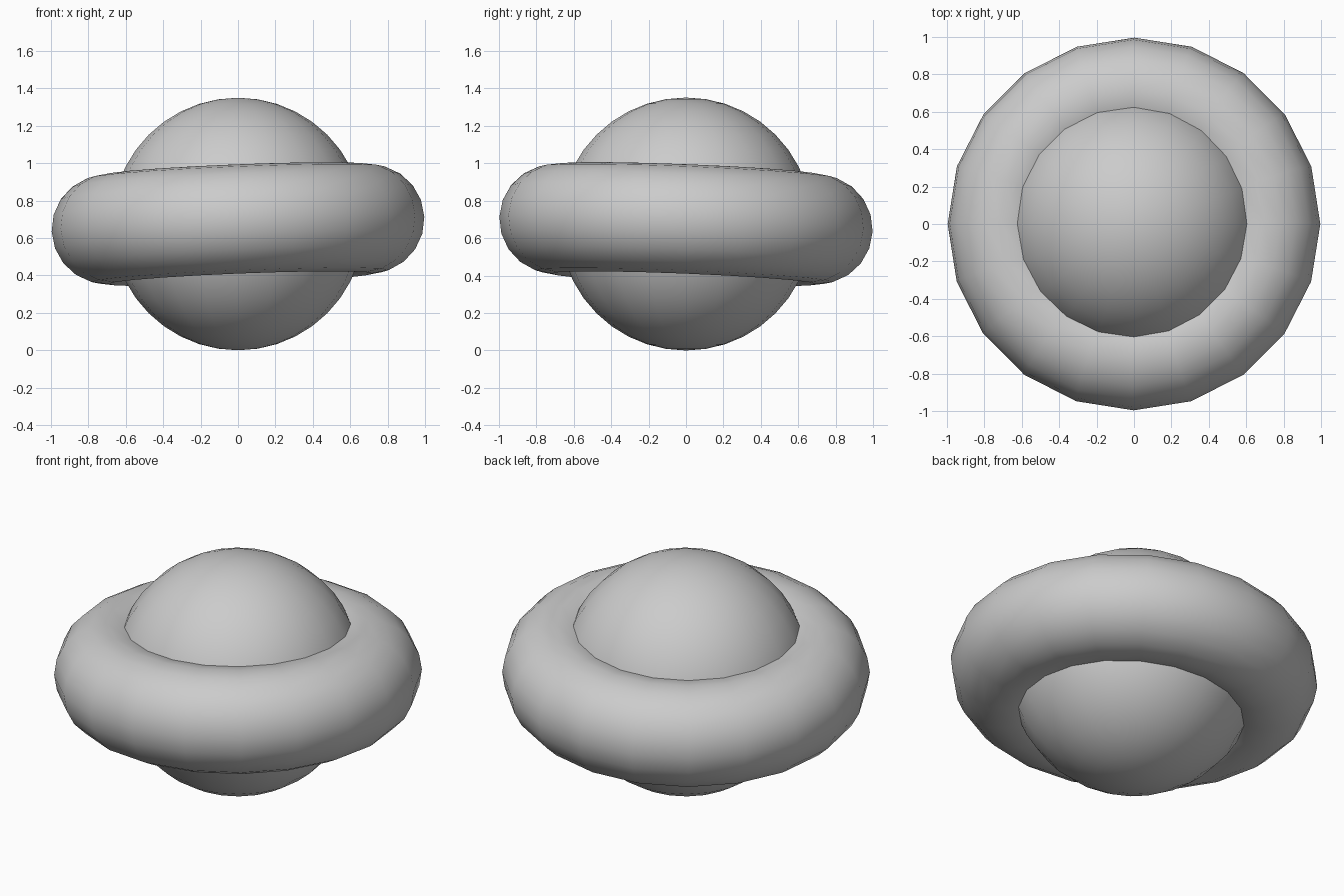
import bpy
from math import atan

if "Cube" in bpy.data.objects:
    bpy.data.objects.remove(bpy.data.objects["Cube"])


def finish(name):
    obj = bpy.context.object
    obj.name = name
    bpy.ops.object.shade_smooth()
    return obj


# Central ball standing on the ground
bpy.ops.mesh.primitive_uv_sphere_add(segments=20, ring_count=20,
                                     radius=0.675, location=(0, 0, 0.675))
finish("ball")

# Thick ring around the ball, tipped up slightly towards +x and -y
tilt = atan(0.04)
bpy.ops.mesh.primitive_torus_add(major_segments=20, minor_segments=20,
                                 major_radius=0.705, minor_radius=0.292,
                                 location=(0, 0, 0.674),
                                 rotation=(-tilt, -tilt, 0))
finish("ring")
